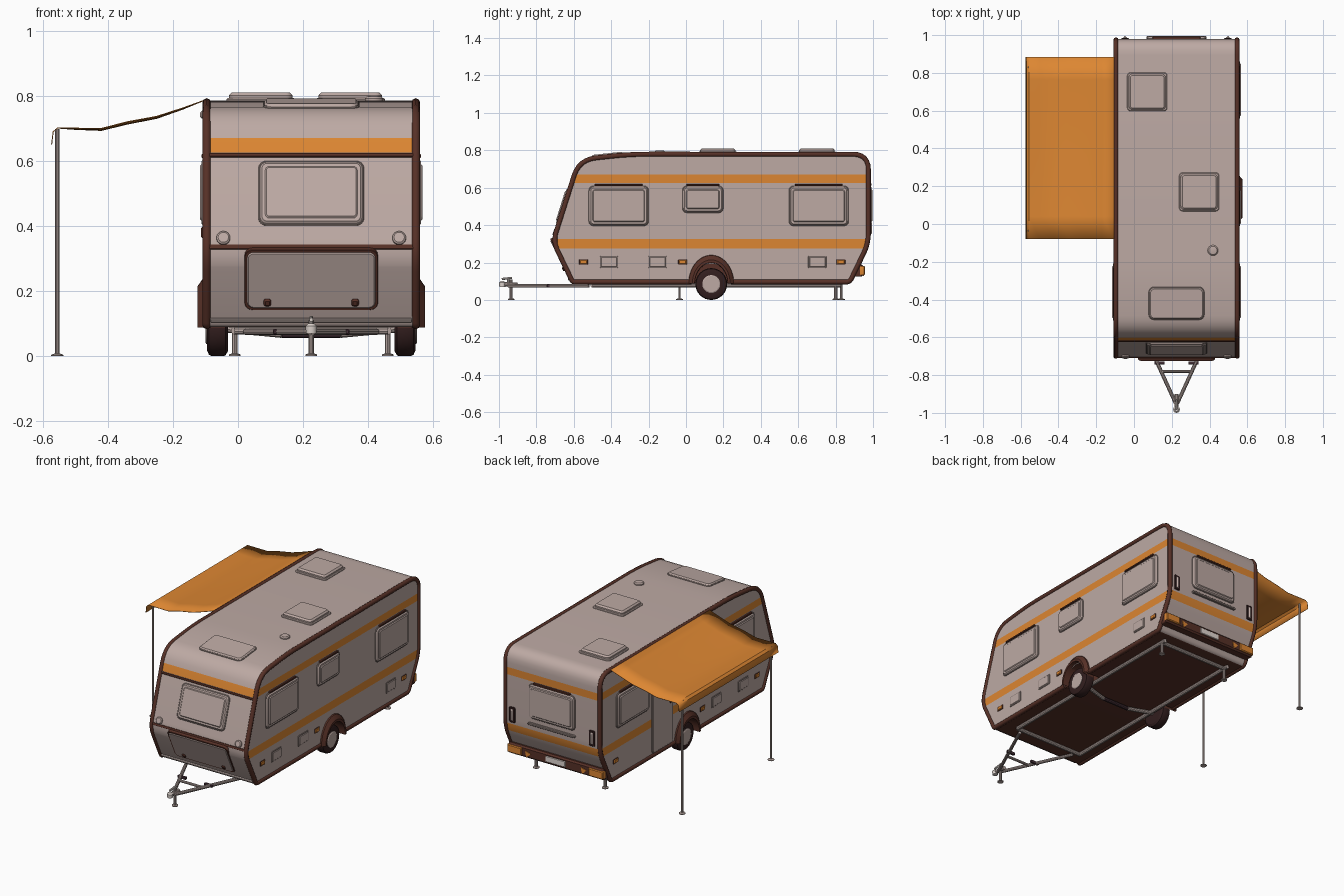
import bpy, bmesh, math
from mathutils import Vector as V

if "Cube" in bpy.data.objects:
    bpy.data.objects.remove(bpy.data.objects["Cube"])

CX, HW = 0.225, 0.325          # body centre in x, half width
X, Z = V((1, 0, 0)), V((0, 0, 1))

def material(name, rgb):
    m = bpy.data.materials.new(name)
    m.diffuse_color = (*rgb, 1)
    m.use_nodes = True
    m.node_tree.nodes["Principled BSDF"].inputs["Base Color"].default_value = m.diffuse_color
    return m

BODY = material("body grey", (.51, .40, .37))
ORANGE = material("orange", (.72, .24, .032))
BROWN = material("trim brown", (.095, .03, .02))
DARK = material("dark rubber", (.032, .013, .013))
GASKET = material("gasket grey", (.30, .235, .215))
METAL = material("metal grey", (.45, .365, .34))
AXLE = material("dark axle", (.06, .03, .04))
WHITE = material("plate white", (.75, .68, .64))

def finish(name, bm, *mats):
    bmesh.ops.recalc_face_normals(bm, faces=bm.faces)
    me = bpy.data.meshes.new(name)
    bm.to_mesh(me)
    bm.free()
    ob = bpy.data.objects.new(name, me)
    for m in mats:
        me.materials.append(m)
    bpy.context.collection.objects.link(ob)
    return ob

def skin(rings, closed=True, caps=True):
    bm = bmesh.new()
    vs = [[bm.verts.new(p) for p in r] for r in rings]
    n = len(vs[0])
    for a, b in zip(vs, vs[1:]):
        for i in range(n if closed else n - 1):
            j = (i + 1) % n
            bm.faces.new((a[i], a[j], b[j], b[i]))
    if caps:
        bm.faces.new(vs[0][::-1])
        bm.faces.new(vs[-1])
    return bm

def panel(name, c, n, w, h, t, mat, r=.02, sink=.006):
    """Rounded plate with a chamfered rim, facing n."""
    c, n = V(c), V(n).normalized()
    u = X if abs(n.x) < .5 else Z.cross(n)
    v = n.cross(u)
    ch = min(t * .5, h * .2, .009)
    rings = []
    for inset, d in ((0, -sink), (0, t - ch), (ch, t)):
        a, b, q = w / 2 - inset, h / 2 - inset, max(min(r, h / 2.1) - inset, .0015)
        ring = []
        for k, (su, sv) in enumerate(((1, 1), (-1, 1), (-1, -1), (1, -1))):
            for i in range(5):
                g = math.pi / 2 * (k + i / 4)
                ring.append(c + u * (su * (a - q) + q * math.cos(g))
                            + v * (sv * (b - q) + q * math.sin(g)) + n * d)
        rings.append(ring)
    return finish(name, skin(rings), mat)

def lathe(name, o, axis, prof, mat, segs=16):
    o, ax = V(o), V(axis).normalized()
    u = ax.orthogonal().normalized()
    v = ax.cross(u)
    rings = [[o + ax * d + (u * math.cos(2 * math.pi * i / segs)
              + v * math.sin(2 * math.pi * i / segs)) * r for i in range(segs)]
             for d, r in prof]
    return finish(name, skin(rings), mat)

def rod(name, a, b, r, mat, segs=10):
    d = V(b) - V(a)
    return lathe(name, a, d, ((0, r), (d.length, r)), mat, segs)

def window(name, c, n, w, h, bar=True):
    c, n = V(c), V(n).normalized()
    panel(name + "_gasket", c, n, w, h, .006, GASKET, .025)
    panel(name + "_rim", c, n, w - .010, h - .010, .012, BODY, .022)
    panel(name + "_pane", c, n, w - .034, h - .034, .0165, BODY, .017)
    if bar:
        panel(name + "_top_bar", c + Z * (h / 2 + .004), n, w * .8, .012, .012, BROWN, .004)

def rounded(pts, n=6):
    """Polygon with each corner eased by its cut length."""
    out = []
    for i, (y, z, cut) in enumerate(pts):
        p = V((y, z))
        a, b = V(pts[i - 1][:2]), V(pts[(i + 1) % len(pts)][:2])
        s, e = p + (a - p).normalized() * cut, p + (b - p).normalized() * cut
        out += [(1 - t) ** 2 * s + 2 * t * (1 - t) * p + t * t * e
                for t in (k / n for k in range(n + 1))]
    return out

# body shell: side outline, striped by height
outline = rounded([(.88, .09, .02), (.98, .30, .06), (.98, .785, .085), (-.30, .785, .10),
                   (-.575, .755, .09), (-.715, .31, .055), (-.61, .09, .012)])
bm = skin([[V((x, p.x, p.y)) for p in outline] for x in (CX - HW, CX + HW)])
for z in (.275, .325, .625, .67):
    bmesh.ops.bisect_plane(bm, geom=bm.verts[:] + bm.edges[:] + bm.faces[:],
                           plane_co=(0, 0, z), plane_no=(0, 0, 1))
bmesh.ops.recalc_face_normals(bm, faces=bm.faces)
for f in bm.faces:
    z, n = f.calc_center_median().z, f.normal
    if .625 < z < .67 or (.275 < z < .325 and n.y > -.3):
        f.material_index = 1
    elif n.z < -.9:
        f.material_index = 2
body = finish("body", bm, BODY, ORANGE, BROWN)

# wheel wells cut out of the body
for s in (1, -1):
    cut = lathe("wheel_well_cutter", (CX + s * .235, .135, .09), (s, 0, 0),
                ((0, .103), (.15, .103)), BODY, 32)
    cut.data.materials.append(ORANGE)
    cut.data.materials.append(BROWN)
    for f in cut.data.polygons:
        f.material_index = 2
    cut.hide_render = True
    mod = body.modifiers.new("well", "BOOLEAN")
    mod.operation, mod.object, mod.solver = "DIFFERENCE", cut, "EXACT"
    bpy.context.view_layer.objects.active = body
    bpy.ops.object.modifier_apply(modifier="well")
    bpy.data.objects.remove(cut)

# front faces: upper slope and lower locker slope
UP, LOW = V((0, -.954, .30)), V((0, -.9025, -.4307))
def up(x, z): return (x, -.715 + (z - .31) * .315, z)
def low(x, z): return (x, -.61 - (z - .09) * .477, z)
window("front_window", up(CX, .50), UP, .325, .208, False)
panel("front_upper_strip", up(CX, .617), UP, .64, .013, .005, BROWN, .002)
panel("front_middle_strip", up(CX, .336), UP, .64, .014, .002, BROWN, .002, .012)
panel("locker_frame", low(CX, .235), LOW, .41, .205, .003, BROWN, .025, .014)
panel("locker_lid", low(CX, .235), LOW, .394, .189, .007, BODY, .02)
panel("front_lower_rail", low(CX, .112), LOW, .62, .012, .010, METAL, .004)
for s in (1, -1):
    panel("locker_latch", low(CX + s * .135, .168), LOW, .022, .024, .014, BROWN, .006)
    lathe("front_marker_light", up(CX + s * .27, .362), UP,
          ((-.004, .021), (.007, .021), (.011, .016)), BODY, 20)

# both long sides
for s, side in ((1, "right"), (-1, "left")):
    x, n = CX + s * HW, (s, 0, 0)
    # edge trim, open at the wheel
    cu = bpy.data.curves.new(side + "_edge_trim", "CURVE")
    cu.dimensions, cu.bevel_depth, cu.bevel_resolution, cu.use_fill_caps = "3D", .0135, 2, True
    path = [V((.24, .09))] + outline + [V((.03, .09))]
    sp = cu.splines.new("POLY")
    sp.points.add(len(path) - 1)
    for q, p in zip(sp.points, path):
        q.co = (x - s * .004, .13 + (p.x - .13) * .994, .44 + (p.y - .44) * .982, 1)
    cu.materials.append(BROWN)
    bpy.context.collection.objects.link(bpy.data.objects.new(side + "_edge_trim", cu))
    # windows
    window(side + "_front_window", (x, -.36, .503), n, .32, .215)
    window(side + "_rear_window", (x, .71 if s > 0 else .665, .503), n, .32, .215)
    if s > 0:
        window("right_middle_window", (x, .09, .538), n, .22, .145)
    # service hatches and reflectors
    for y in (-.412, -.152, .702)[:3 if s > 0 else 2]:
        panel(side + "_hatch_frame", (x, y, .203), n, .098, .066, .003, GASKET, .006)
        panel(side + "_hatch", (x, y, .203), n, .086, .054, .006, BODY, .005)
    for y in (-.548, -.018, .828):
        panel(side + "_reflector_base", (x, y, .203), n, .047, .029, .003, BROWN, .003)
        panel(side + "_reflector", (x, y, .203), n, .040, .022, .007, ORANGE, .003)
    # wheel arch
    arcs = [[V((x + s * dx, .135 + .12 * k * math.cos(math.pi * i / 20),
                .088 + .15 * k * math.sin(math.pi * i / 20))) for i in range(21)]
            for dx, k in ((-.004, 1.02), (.008, 1), (.025, .84), (.025, .74), (-.06, .72))]
    finish(side + "_wheel_arch", skin(arcs, False, False), BROWN)
    # wheel and hub
    w = CX + s * .256
    lathe(side + "_tyre", (w, .135, .085), n, ((0, .07), (.008, .083), (.016, .085),
          (.048, .085), (.058, .081), (.064, .068), (.063, .045)), DARK, 32)
    lathe(side + "_hub", (w, .135, .085), n, ((.05, .048), (.066, .048), (.069, .043)), BODY, 24)

# door and lamp on the left
xl = CX - HW
panel("door_gasket", (xl, .375, .395), (-1, 0, 0), .205, .575, .003, GASKET, .02)
panel("door", (xl, .375, .395), (-1, 0, 0), .195, .565, .007, BODY, .018)
panel("door_handle", (xl, .30, .38), (-1, 0, 0), .02, .04, .014, BROWN, .005)
panel("entrance_lamp", (xl, .375, .742), (-1, 0, 0), .06, .024, .016, BODY, .008)

# rear: window, grab rail, handles, bumper with lights
B = (0, 1, 0)
window("rear_window", (CX, .98, .505), B, .315, .215)
panel("rear_grab_rail", (CX, .98, .365), B, .32, .014, .014, GASKET, .006)
for s in (1, -1):
    panel("rear_handle_plate", (CX + s * .272, .98, .385), B, .040, .096, .005, DARK, .008)
    panel("rear_handle", (CX + s * .272, .98, .385), B, .018, .072, .014, BODY, .005)
    panel("tail_light", (CX + s * .277, .948, .157), B, .098, .048, .009, ORANGE, .004, .018)
    lathe("triangle_reflector", (CX + s * .19, .946, .152), B, ((0, .024), (.006, .024)), ORANGE, 3)
panel("rear_bumper", (CX, .90, .157), B, .65, .066, .048, BROWN, .006, .03)
panel("number_plate", (CX, .947, .157), B, .135, .036, .005, WHITE, .003)

# roof hatches and vent
for nm, x, y in (("rear_roof_hatch", .070, .70), ("middle_roof_hatch", .345, .17)):
    panel(nm + "_base", (x, y, .785), Z, .212, .205, .008, BODY, .018)
    panel(nm + "_lid", (x, y, .79), Z, .195, .19, .020, BODY, .02)
SL = (0, -.108, .994)
panel("front_roof_hatch_rim", (CX, -.42, .771), SL, .295, .175, .006, GASKET, .028)
panel("front_roof_hatch", (CX, -.42, .771), SL, .287, .167, .013, BODY, .026)
lathe("roof_vent", (.418, -.14, .78), Z, ((0, .028), (.012, .028), (.018, .022), (.02, .01)), BODY, 20)

# drawbar, coupling and jockey leg
for s in (1, -1):
    rod("drawbar_beam", (CX + s * .20, -.52, .075), (CX + s * .004, -.95, .075), .010, METAL)
    rod("chassis_rail", (CX + s * .235, -.50, .078), (CX + s * .235, .83, .078), .012, METAL)
    rod("axle_arm", (CX + s * .27, .135, .085), (CX + s * .09, .10, .068), .012, METAL)
    rod("rear_leg", (CX + s * .235, .80, .004), (CX + s * .235, .80, .085), .009, METAL)
    lathe("rear_leg_foot", (CX + s * .235, .80, 0), Z, ((0, .018), (.005, .018), (.008, .01)), METAL)
    panel("drawbar_plate", (CX + s * .09, -.735, .075), (0, -1, 0), .055, .016, .01, AXLE, .002)
rod("drawbar_cross", (CX - .085, -.78, .075), (CX + .085, -.78, .075), .008, METAL)
rod("axle_cross", (CX - .09, .10, .068), (CX + .09, .10, .068), .012, AXLE)
for y in (-.50, .80):
    rod("chassis_cross", (CX - .235, y, .078), (CX + .235, y, .078), .012, METAL)
rod("coupling", (CX, -.90, .08), (CX, -.985, .085), .012, METAL)
lathe("coupling_socket", (CX, -.982, .07), Z, ((0, .016), (.022, .018), (.03, .01)), WHITE)
rod("coupling_lever", (CX, -.985, .112), (CX, -.93, .118), .006, WHITE)
rod("coupling_post", (CX, -.95, .08), (CX, -.95, .118), .006, WHITE)
rod("jockey_leg", (CX, -.935, .004), (CX, -.935, .11), .008, METAL)
lathe("jockey_foot", (CX, -.935, 0), Z, ((0, .018), (.005, .018), (.008, .01)), METAL)

# awning sheet with sag and valance, rail, poles
section = ((-.105, .787), (-.17, .762), (-.25, .735), (-.34, .718), (-.42, .698),
           (-.50, .700), (-.555, .702), (-.569, .69), (-.574, .65))
rows = []
for i, (x, z) in enumerate(section):
    sag = .007 * math.sin(math.pi * min(i, 6) / 6)
    rows.append([V((x, -.08 + .965 * j / 8, z - sag * (math.sin(math.pi * j / 8) - .5)))
                 for j in range(9)])
awning = finish("awning", skin(rows, False, False), ORANGE)
awning.modifiers.new("thickness", "SOLIDIFY").thickness = .003
for y in (-.035, .83):
    rod("awning_pole", (-.555, y, .004), (-.555, y, .698), .0065, METAL)
    lathe("awning_pole_foot", (-.555, y, 0), Z, ((0, .019), (.004, .019), (.008, .009)), METAL)

# smooth shading with sharp edges kept
for ob in bpy.context.scene.objects:
    ob.select_set(ob.type == "MESH")
bpy.context.view_layer.objects.active = body
bpy.ops.object.shade_smooth_by_angle(angle=math.radians(30))
